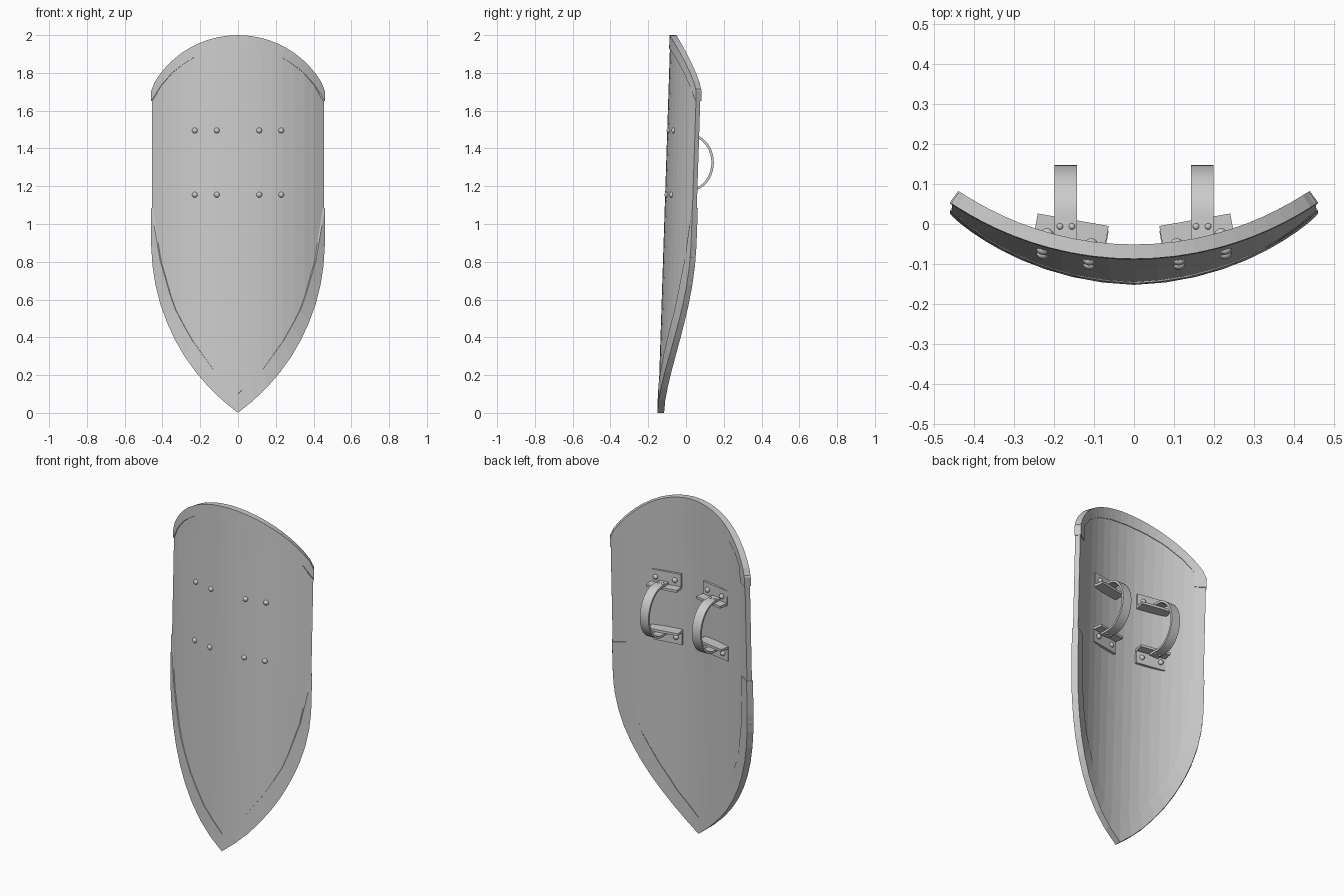
import bpy, bmesh, math
from mathutils import Vector, Matrix

if "Cube" in bpy.data.objects:
    bpy.data.objects.remove(bpy.data.objects["Cube"], do_unlink=True)

steel = bpy.data.materials.new("grey_steel")
GREY = (0.6, 0.6, 0.6, 1)
steel.use_nodes = True
steel.diffuse_color = GREY
steel.node_tree.nodes["Principled BSDF"].inputs["Base Color"].default_value = GREY

R = 0.78          # bend radius of the shield
HALF = 0.46       # half width
THICK = 0.036     # rim thickness
PROUD = 0.004     # rim stands this far above the plate


def bend(x, z, depth):
    """Point on the leaning, bent shield, at a depth behind the rim's front."""
    a = math.asin(x / R)
    r = R - depth
    return Vector((r * math.sin(a), -0.152 + 0.0325 * z + R - r * math.cos(a), z))


def top_z(x):
    return 1.482 + math.sqrt(0.518 ** 2 - x * x)


def low_z(x):
    return 0.9 - math.sqrt(max(0, 1.11 ** 2 - (abs(x) + 0.65) ** 2))


def finish(name, bm, smooth=False):
    bmesh.ops.recalc_face_normals(bm, faces=bm.faces)
    mesh = bpy.data.meshes.new(name)
    bm.to_mesh(mesh)
    bm.free()
    mesh.materials.append(steel)
    ob = bpy.data.objects.new(name, mesh)
    bpy.context.collection.objects.link(ob)
    if smooth:
        bpy.ops.object.select_all(action='DESELECT')
        ob.select_set(True)
        bpy.context.view_layer.objects.active = ob
        bpy.ops.object.shade_smooth_by_angle(angle=math.radians(35))
    return ob


def loft(name, rings, smooth=False):
    """Skin closed rings of equal length and cap both ends."""
    bm = bmesh.new()
    rows = [[bm.verts.new(p) for p in ring] for ring in rings]
    n = len(rows[0])
    for a, b in zip(rows, rows[1:]):
        for i in range(n):
            j = (i + 1) % n
            bm.faces.new((a[i], a[j], b[j], b[i]))
    bm.faces.new(rows[0])
    bm.faces.new(rows[-1])
    return finish(name, bm, smooth)


def resample(points, count):
    """Even spacing along a polyline."""
    pts = [Vector(p) for p in points]
    dist = [0]
    for a, b in zip(pts, pts[1:]):
        dist.append(dist[-1] + (b - a).length)
    out = []
    for k in range(count):
        d = dist[-1] * k / (count - 1)
        i = max(j for j in range(len(pts) - 1) if dist[j] <= d + 1e-9)
        out.append(pts[i].lerp(pts[i + 1], (d - dist[i]) / (dist[i + 1] - dist[i])))
    return out


def rim(name, outer, front, back, count=13):
    """Edge binding: outer edge, front inner edge and back inner edge,
    each given from the side to the middle, then mirrored."""
    o, f, b = (resample(p, count) for p in (outer, front, back))
    rings = []
    for side in (1, -1):
        half = [[bend(side * p.x, p.y, d) for p, d in
                 ((o[i], 0), (o[i], THICK), (b[i], THICK), (f[i], 0))]
                for i in range(count)]
        rings += half if side == 1 else half[-2::-1]
    return loft(name, rings)


# Curved plate, built as upright strips
COLS = 16
amax = math.asin((HALF - 0.003) / R)
rings = []
for i in range(COLS + 1):
    x = R * math.sin(amax * (2 * i / COLS - 1))
    lo, hi = low_z(x) + 0.01, top_z(x) - 0.01
    rings.append([bend(x, lo, PROUD), bend(x, hi, PROUD),
                  bend(x, hi, THICK - PROUD), bend(x, lo, THICK - PROUD)])
loft("shield_plate", rings)

# Top and bottom rims
steps = [HALF * math.cos(math.pi / 2 * i / 14) for i in range(15)]
arc = [HALF * (1 - i / 14) for i in range(15)]
rim("top_rim",
    [(HALF, 1.65)] + [(x, top_z(x)) for x in arc],
    [(HALF, 1.65), (0.41, 1.73), (0.34, 1.81), (0.24, 1.88), (0.12, 1.92), (0, 1.93)],
    [(0.4, 1.65), (0.4, 1.74), (0.34, 1.81), (0.24, 1.88), (0.12, 1.92), (0, 1.93)])
rim("bottom_rim",
    [(HALF, 1.085)] + [(x, low_z(x)) for x in steps],
    [(HALF, 1.085), (0.413, 0.81), (0.344, 0.57), (0.254, 0.4), (0.13, 0.228), (0, 0.1)],
    [(0.39, 1.085), (0.385, 0.82), (0.335, 0.57), (0.25, 0.4), (0.13, 0.228), (0, 0.1)])


def box(bm, size, centre, matrix):
    bmesh.ops.create_cube(bm, size=1, matrix=matrix @ Matrix.Translation(centre)
                          @ Matrix.Diagonal((*size, 1)))


def rivet(name, at, axis, radius=0.015):
    """Domed head, flattened along its axis."""
    bm = bmesh.new()
    turn = Vector(axis).to_track_quat('Z', 'Y').to_matrix().to_4x4()
    bmesh.ops.create_uvsphere(bm, u_segments=12, v_segments=8, radius=radius,
                              matrix=Matrix.Translation(at) @ turn
                              @ Matrix.Diagonal((1, 1, 0.8, 1)))
    finish(name, bm, True)


# Two arm straps, each held by a pair of riveted angle brackets
MID = 1.325
for side, tag in ((1, "left"), (-1, "right")):
    cx = side * 0.17
    for up, level in ((1, "upper"), (-1, "lower")):
        z = MID + up * 0.17
        seat = bend(cx, z, THICK - PROUD)
        place = Matrix.Translation(seat) @ Matrix.Rotation(side * math.radians(10), 4, 'Z')
        bm = bmesh.new()
        box(bm, (0.18, 0.016, 0.08), (0, 0.006, 0), place)
        box(bm, (0.18, 0.065, 0.014), (0, 0.0325, -up * 0.04), place)
        finish(f"{tag}_{level}_bracket", bm)
        for k, x in enumerate((0.113, 0.23)):
            front = bend(side * x, z, PROUD)
            behind = bend(side * x, z, THICK - PROUD - 0.002)
            normal = (behind - front).normalized()
            rivet(f"{tag}_{level}_front_rivet_{k}", front, -normal)
            rivet(f"{tag}_{level}_back_rivet_{k}", behind + normal * 0.018, normal)
            rivet(f"{tag}_{level}_strap_rivet_{k}",
                  (cx + (k - 0.5) * 0.03, -0.006, MID + up * 0.152), (0, 0, up), 0.008)

    # Strap: flat ends on the ledges, bowed grip between
    path = [(-0.04, MID + 0.145)]
    path += [(0.02 + 0.121 * math.cos(t), MID + 0.145 * math.sin(t))
             for t in (math.pi * (0.5 - i / 20) for i in range(21))]
    path.append((-0.04, MID - 0.145))
    rings = []
    for i, (y, z) in enumerate(path):
        a, b = path[max(i - 1, 0)], path[min(i + 1, len(path) - 1)]
        n = Vector((0, a[1] - b[1], b[0] - a[0])).normalized() * 0.0065
        c = Vector((cx, y, z))
        w = Vector((0.028, 0, 0))
        rings.append([c - w - n, c + w - n, c + w + n, c - w + n])
    loft(f"{tag}_arm_strap", rings, True)
